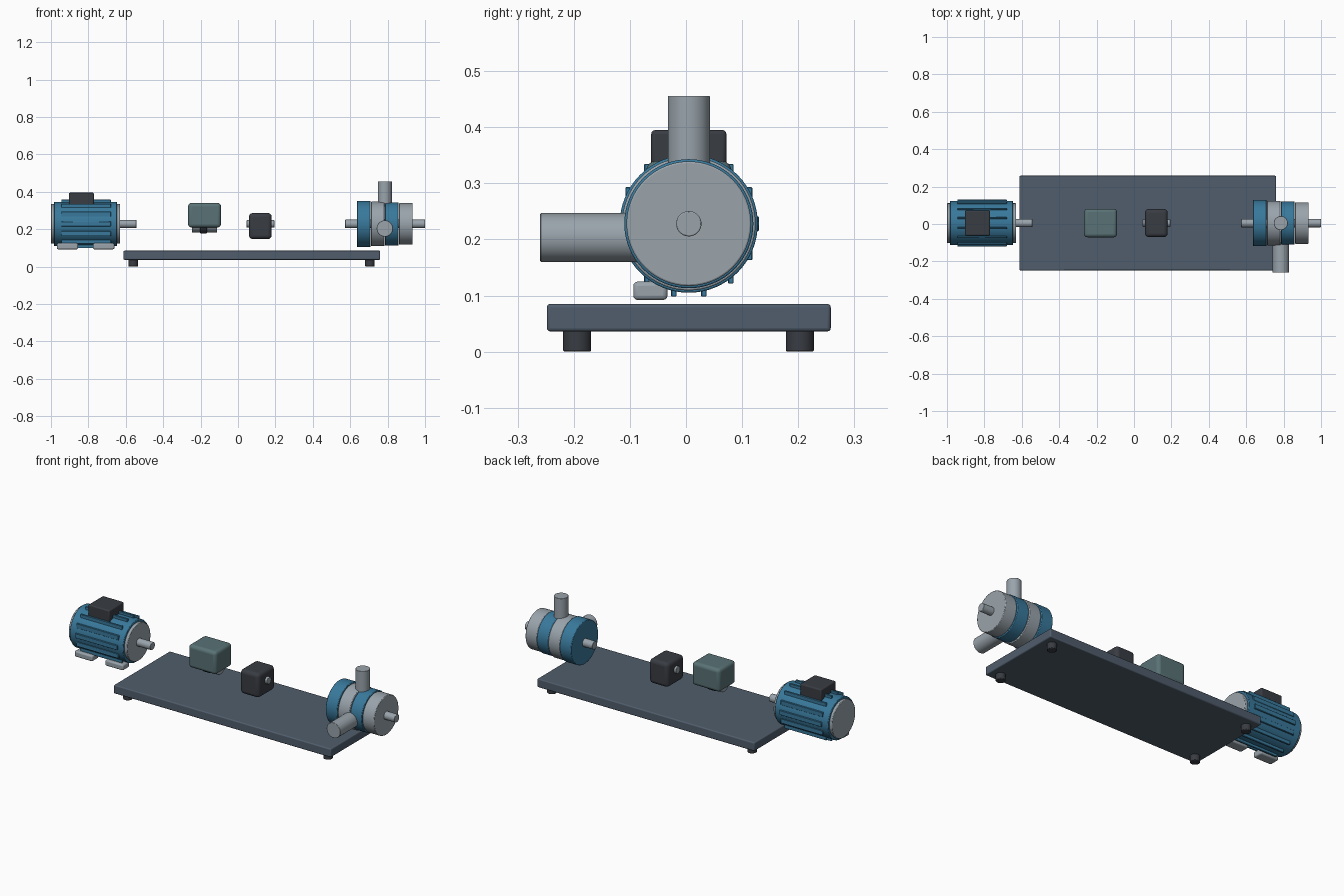
import bpy, math
from mathutils import Matrix

if "Cube" in bpy.data.objects:
    bpy.data.objects.remove(bpy.data.objects["Cube"])

CY, CZ = 0.005, 0.228  # shaft axis


def material(name, r, g, b):
    m = bpy.data.materials.new(name)
    m.diffuse_color = (r, g, b, 1)
    m.use_nodes = True
    m.node_tree.nodes["Principled BSDF"].inputs["Base Color"].default_value = m.diffuse_color
    return m


STEEL = material("steel", .32, .37, .41)
BLUE = material("blue_paint", .04, .19, .33)
PLATE = material("plate_paint", .08, .11, .15)
GUARD = material("guard_paint", .10, .17, .18)
DARK = material("dark", .04, .045, .055)


def finish(name, mat, bevel, segments):
    ob = bpy.context.object
    ob.name = name
    ob.data.materials.append(mat)
    if bevel:
        mod = ob.modifiers.new("bevel", 'BEVEL')
        mod.width = bevel
        mod.segments = segments
        mod.limit_method = 'ANGLE'
        mod.angle_limit = math.radians(40)
    bpy.ops.object.shade_smooth_by_angle(angle=math.radians(35))
    return ob


def box(name, mat, x, y, z, bevel=0.0, segments=3):
    """Box from (min, max) pairs."""
    bpy.ops.mesh.primitive_cube_add(size=1)
    centre = [(a + b) / 2 for a, b in (x, y, z)]
    size = [b - a for a, b in (x, y, z)]
    bpy.context.object.data.transform(
        Matrix.Translation(centre) @ Matrix.Diagonal((*size, 1)))
    return finish(name, mat, bevel, segments)


def cyl(name, mat, axis, start, end, r, centre, bevel=0.002, verts=64):
    """Cylinder along an axis; centre holds the other two coordinates."""
    bpy.ops.mesh.primitive_cylinder_add(vertices=verts, radius=r, depth=end - start)
    mid = list(centre)
    mid.insert('XYZ'.index(axis), (start + end) / 2)
    rot = {'X': Matrix.Rotation(math.pi / 2, 4, 'Y'),
           'Y': Matrix.Rotation(math.pi / 2, 4, 'X'),
           'Z': Matrix.Identity(4)}[axis]
    bpy.context.object.data.transform(Matrix.Translation(mid) @ rot)
    return finish(name, mat, bevel, 2)


AX = (CY, CZ)

# Base plate and round feet
box("base_plate", PLATE, (-.612, .760), (-.248, .258), (.036, .085), .006)
for i, x in enumerate((-.56, .705)):
    for j, y in enumerate((-.194, .203)):
        cyl(f"plate_foot_{i}{j}", DARK, 'Z', 0, .038, .025, (x, y), .003)

# Motor body, end caps and shaft
cyl("motor_body", BLUE, 'X', -.984, -.647, .118, AX, .003)
cyl("motor_rear_cap", STEEL, 'X', -1.0, -.982, .106, AX, .003)
cyl("motor_front_cap", STEEL, 'X', -.649, -.63, .106, AX, .003)
cyl("motor_shaft", STEEL, 'X', -.64, -.543, .022, AX)

# Cooling fins, all upright, spread round the motor
for i in range(14):
    a = i * math.tau / 14
    y, z = CY + .12 * math.cos(a), CZ + .12 * math.sin(a)
    box(f"motor_fin_{i}", BLUE, (-.945, -.68), (y - .005, y + .005),
        (z - .013, z + .013), .0015, 1)

# Terminal box and the two motor feet
box("terminal_box", DARK, (-.904, -.770), (-.062, .072), (.325, .395), .007)
for i, x in enumerate((-.912, -.718)):
    box(f"motor_foot_{i}", STEEL, (x - .057, x + .057), (-.094, -.033),
        (.092, .125), .008)

# Coupling under its guard
cyl("coupling_hub_left", STEEL, 'X', -.246, -.200, .046, AX)
cyl("coupling_hub_right", STEEL, 'X', -.170, -.112, .046, AX)
cyl("coupling_insert", DARK, 'X', -.203, -.166, .050, AX)
box("coupling_guard", GUARD, (-.267, -.091), (-.071, .081), (.209, .340), .018, 4)

# Bearing block with shaft stubs
box("bearing_block", DARK, (.059, .180), (-.070, .080), (.147, .286), .02, 4)
cyl("bearing_shaft", STEEL, 'X', .046, .194, .02, AX)

# Pump stages, smaller towards the outer end
for i, (r, mat) in enumerate(((.123, BLUE), (.119, STEEL), (.115, BLUE), (.111, STEEL))):
    x = .636 + .075 * i
    cyl(f"pump_stage_{i}", mat, 'X', x, x + .0725, r, AX, .003)
cyl("pump_shaft", STEEL, 'X', .573, 1.0, .0225, AX)

# Pump pipes: outlet upwards, inlet to the front
cyl("outlet_pipe", STEEL, 'Z', .25, .456, .0375, (.785, CY))
cyl("inlet_pipe", STEEL, 'Y', -.26, -.04, .0435, (.785, .2035))
